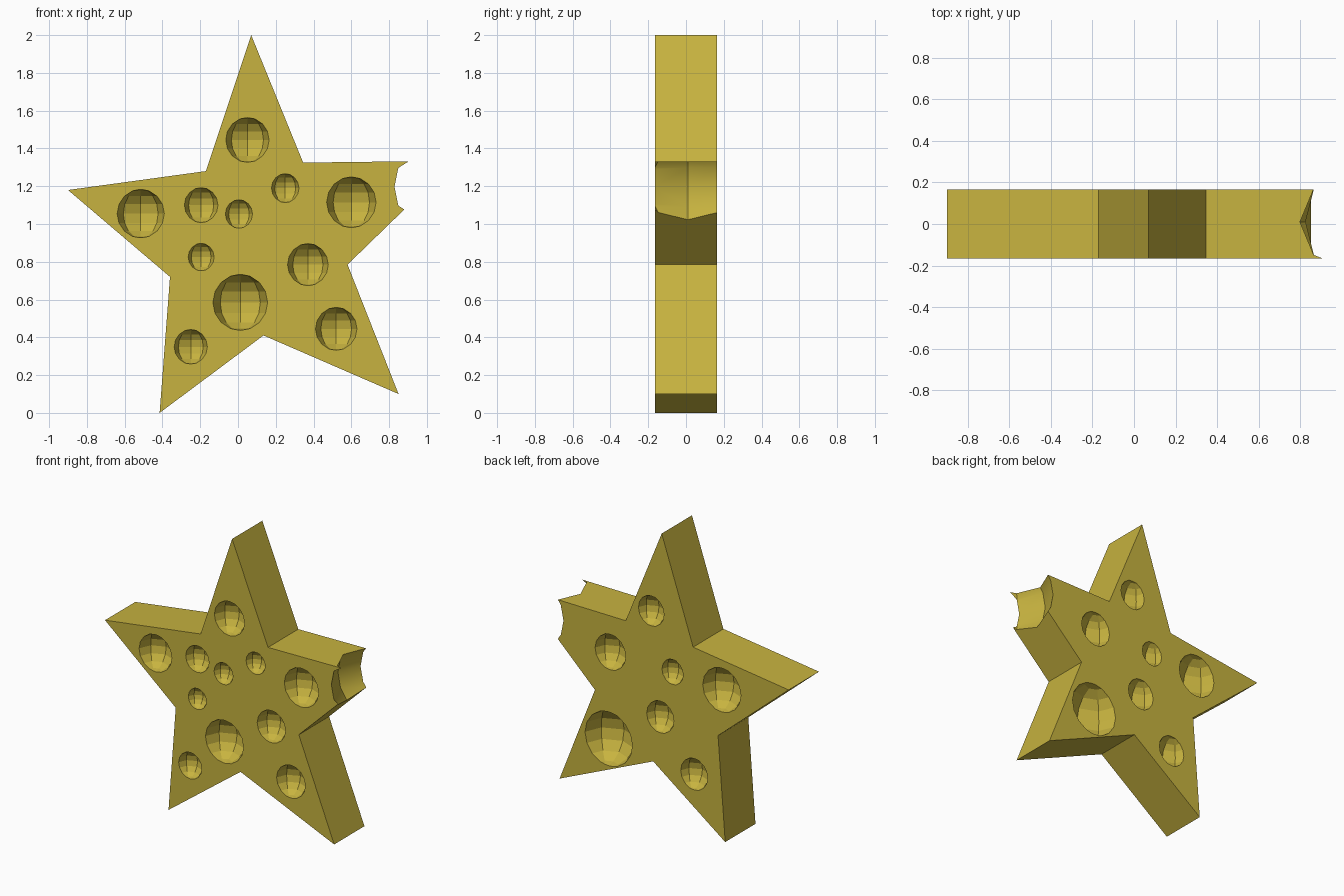
import bpy, bmesh, math
from mathutils import Matrix

if "Cube" in bpy.data.objects:
    bpy.data.objects.remove(bpy.data.objects["Cube"])

HALF = 0.165  # half the thickness of the star

def mesh_object(name, bm):
    bmesh.ops.recalc_face_normals(bm, faces=bm.faces)
    mesh = bpy.data.meshes.new(name)
    bm.to_mesh(mesh)
    bm.free()
    obj = bpy.data.objects.new(name, mesh)
    bpy.context.collection.objects.link(obj)
    return obj

# Star body: slightly irregular outline, extruded in y
outline = [(0.07, 2.0), (0.345, 1.325), (1.146, 1.335), (0.58, 0.785),
           (0.85, 0.10), (0.135, 0.41), (-0.415, 0.0), (-0.36, 0.72),
           (-0.9, 1.18), (-0.17, 1.28)]
bm = bmesh.new()
face = bm.faces.new([bm.verts.new((x, -HALF, z)) for x, z in outline])
ext = bmesh.ops.extrude_face_region(bm, geom=[face])
for v in ext["geom"]:
    if isinstance(v, bmesh.types.BMVert):
        v.co.y = HALF
star = mesh_object("star_body", bm)

# Low-poly spheres that carve the craters: (x, z, radius)
front = [(0.05, 1.445, 0.12), (0.25, 1.19, 0.078), (0.6, 1.115, 0.136),
         (-0.515, 1.055, 0.13), (-0.195, 1.1, 0.094), (0.005, 1.053, 0.077),
         (-0.195, 0.825, 0.074), (0.37, 0.785, 0.113), (0.012, 0.585, 0.15),
         (0.52, 0.445, 0.115), (-0.25, 0.35, 0.093)]
back = [(0.15, 1.445, 0.107), (0.462, 1.077, 0.126), (-0.013, 1.067, 0.09),
        (-0.389, 1.043, 0.155), (0.081, 0.731, 0.113), (0.475, 0.475, 0.19),
        (-0.178, 0.405, 0.112)]
spheres = [(x, -HALF - 0.012, z, r) for x, z, r in front]
spheres += [(x, HALF + 0.022, z, r) for x, z, r in back]
# Bite out of the right tip
spheres.append((1.022, 0.01, 1.197, 0.266))

bm = bmesh.new()
for x, y, z, r in spheres:
    bmesh.ops.create_uvsphere(bm, u_segments=8, v_segments=8, radius=r,
                              matrix=Matrix.Translation((x, y, z)))
cutter = mesh_object("crater_cutter", bm)
cutter.hide_render = True

# Carve, then bake the modifier so the remaining tip can be cleaned up
mod = star.modifiers.new("craters", "BOOLEAN")
mod.operation = "DIFFERENCE"
mod.solver = "EXACT"
mod.use_self = True
mod.object = cutter
bpy.context.view_layer.objects.active = star
star.select_set(True)
bpy.ops.object.modifier_apply(modifier=mod.name)
bpy.data.objects.remove(cutter)

# Remove the loose sliver of tip beyond the bite
bm = bmesh.new()
bm.from_mesh(star.data)
loose = [v for v in bm.verts if v.co.x > 1.03]
bmesh.ops.delete(bm, geom=loose, context="VERTS")
bm.to_mesh(star.data)
bm.free()

# Smooth bite, flat facets everywhere else
bpy.ops.object.shade_smooth_by_angle(angle=math.radians(30))
for poly in star.data.polygons:
    if poly.center.x < 0.75:
        poly.use_smooth = False

# Colour
mat = bpy.data.materials.new("star_yellow")
mat.diffuse_color = (0.57, 0.45, 0.05, 1)
mat.use_nodes = True
mat.node_tree.nodes["Principled BSDF"].inputs["Base Color"].default_value = mat.diffuse_color
star.data.materials.clear()
star.data.materials.append(mat)
